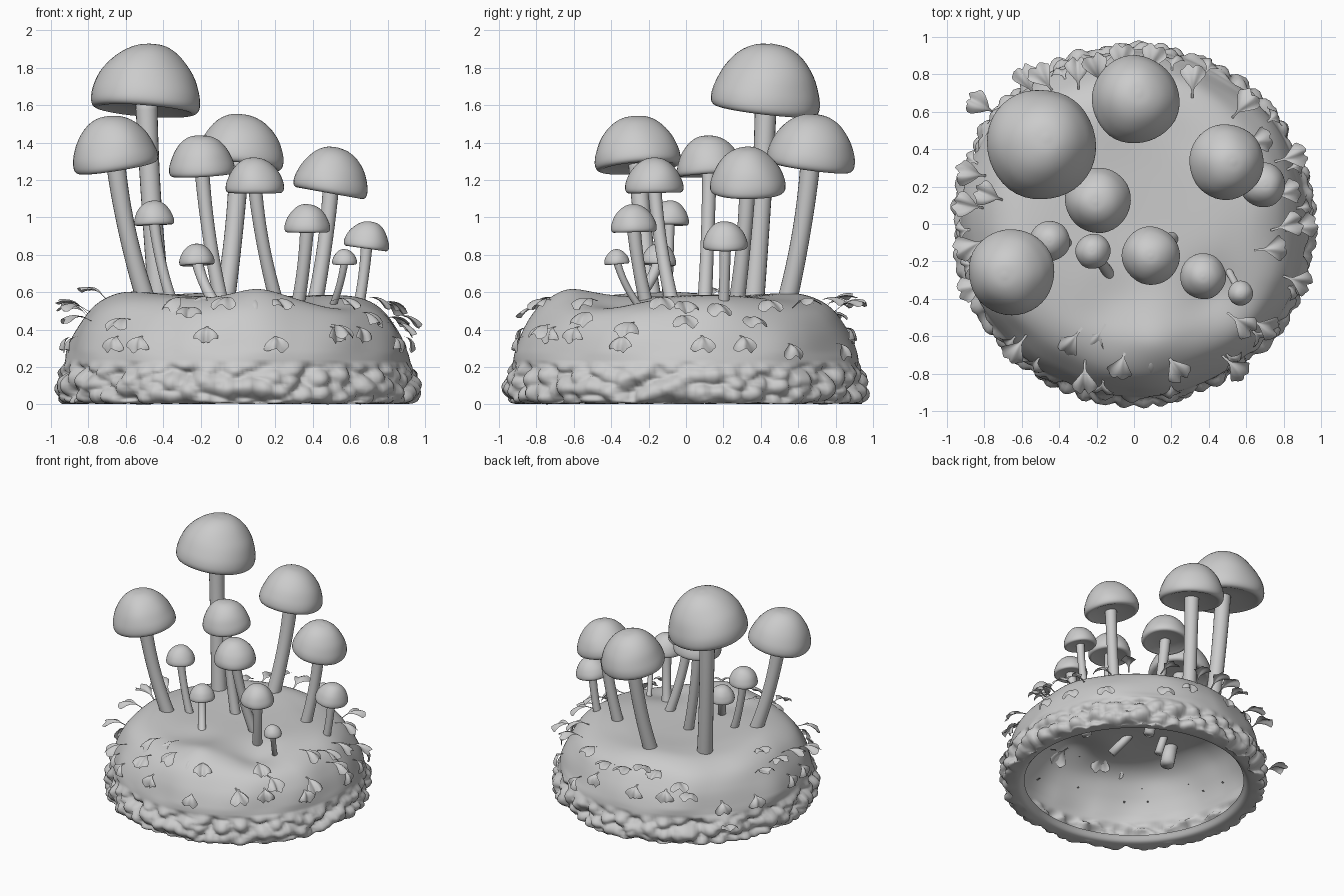
import bpy, bmesh, math, random
from mathutils import Vector, Matrix, noise

if "Cube" in bpy.data.objects:
    bpy.data.objects.remove(bpy.data.objects["Cube"])

random.seed(4)


def spline(pts, n=5):
    """Catmull-Rom resampling of a short point list."""
    p = [Vector(q) for q in pts]
    p = [2 * p[0] - p[1]] + p + [2 * p[-1] - p[-2]]
    out = []
    for i in range(1, len(p) - 2):
        a, b, c, d = p[i - 1:i + 3]
        for k in range(n):
            t = k / n
            out.append(0.5 * (2 * b + (c - a) * t + (2 * a - 5 * b + 4 * c - d) * t * t
                              + (3 * b - a - 3 * c + d) * t ** 3))
    return out + [p[-2]]


def mesh_object(name, verts, faces):
    me = bpy.data.meshes.new(name)
    me.from_pydata(verts, [], faces)
    bm = bmesh.new()
    bm.from_mesh(me)
    bmesh.ops.remove_doubles(bm, verts=bm.verts, dist=1e-5)
    bmesh.ops.recalc_face_normals(bm, faces=bm.faces)
    for f in bm.faces:
        f.smooth = True
    bm.to_mesh(me)
    bm.free()
    ob = bpy.data.objects.new(name, me)
    bpy.context.collection.objects.link(ob)
    return ob


def ring_faces(rows, seg):
    return [(i * seg + j, i * seg + (j + 1) % seg, (i + 1) * seg + (j + 1) % seg, (i + 1) * seg + j)
            for i in range(rows - 1) for j in range(seg)]


def lathe(name, prof, seg):
    verts = [Vector((r * math.cos(2 * math.pi * j / seg), r * math.sin(2 * math.pi * j / seg), z))
             for r, z in prof for j in range(seg)]
    return mesh_object(name, verts, ring_faces(len(prof), seg))


# Mound: hollow dome whose rim rolls under
MOUND = spline([(0, .575), (.28, .58), (.5, .585), (.66, .57), (.78, .51), (.86, .4), (.91, .28),
                (.93, .19), (.95, .12), (.95, .06), (.92, .01), (.84, .01), (.8, .05)], 8)
mound = lathe("mound", MOUND, 240)
for v in mound.data.vertices:
    co = v.co.copy()
    r = math.hypot(co.x, co.y)
    if r < 1e-4:
        continue
    out = Vector((co.x / r, co.y / r, 0))
    ang = math.atan2(co.y, co.x)
    # rounded ruffles around the foot
    if co.z < .23 and r > .86:
        d = noise.voronoi(co * 11)[0][0]
        w = min(1, (.23 - co.z) / .06) * min(1, (r - .86) / .05)
        v.co += out * (.035 - .1 * d * d) * w
        v.co.z = max(0, v.co.z + .012 * noise.noise(co * 9) * w)
    # gentle lumps, a front hump and two shallow valleys on the upper part
    elif co.z > .2:
        w = math.exp(-((r - .65) / .2) ** 2)
        v.co.z += w * (.012 * math.sin(4 * ang + .6) - .012 * math.cos(ang))
        for hx, hy, h, s in ((.1, -.62, .03, .14), (.42, -.38, -.05, .17), (-.12, -.42, -.02, .15)):
            v.co.z += h * math.exp(-((co.x - hx) ** 2 + (co.y - hy) ** 2) / (s * s))
        v.co += out * .025 * noise.noise(co * 3.2) * min(1, r * 2) * min(1, (co.z - .2) / .08)


def mound_z(r):
    return min((p for p in MOUND if p.y > .1), key=lambda p: abs(p.x - r)).y


def mound_r(z):
    return min((p for p in MOUND if p.x > .6), key=lambda p: abs(p.y - z)).x


# Mushrooms: cap x, y, top z, radius, tilt x, tilt y, stem base x, y, z, stem radius
MUSHROOMS = [
    (-.49, .43, 1.93, .295, .08, .12, -.42, .36, .55, .057),
    (-.66, -.26, 1.545, .23, -.16, -.08, -.49, -.18, .55, .05),
    (.01, .67, 1.555, .236, .08, .14, -.07, .54, .55, .052),
    (-.195, .125, 1.44, .176, -.06, -.06, -.09, .1, .55, .038),
    (-.45, -.09, 1.09, .107, -.04, .02, -.36, -.1, .57, .029),
    (-.22, -.145, .86, .094, -.06, .06, -.13, -.27, .55, .03),
    (.5, .33, 1.375, .201, .18, .0, .41, .27, .54, .042),
    (.09, -.17, 1.32, .155, .0, -.02, .2, -.08, .57, .036),
    (.37, -.28, 1.07, .122, .0, -.03, .32, -.21, .53, .036),
    (.57, -.37, .83, .066, .0, -.08, .5, -.24, .51, .02),
    (.69, .21, .98, .12, .14, .0, .64, .2, .5, .03),
]
CAP = spline([(0, 1.25), (.3, 1.2), (.58, 1.03), (.82, .74), (.96, .42), (1, .2), (.97, .07),
              (.88, .02), (.75, .05), (.45, .1), (0, .12)], 4)
SEG = 20
for k, (x, y, top, rad, tx, ty, bx, by, bz, sr) in enumerate(MUSHROOMS, 1):
    n = Vector((tx, ty, 1)).normalized()
    org = Vector((x, y, top - 1.24 * rad)) - Vector((n.x, n.y, 0)) * rad * .35
    # Cap
    cap = lathe(f"mushroom_cap_{k}", [(p.x * rad, p.y * rad) for p in CAP], 40)
    for v in cap.data.vertices:
        v.co += v.co.normalized() * rad * .04 * noise.noise(v.co / rad * 1.2 + Vector((k * 3, 0, 0)))
    cap.matrix_world = Matrix.Translation(org) @ Vector((0, 0, 1)).rotation_difference(n).to_matrix().to_4x4()
    # Stem: bent tube running from inside the mound into the cap
    a, c = Vector((bx, by, bz)), org + n * rad * .3
    b = Vector((c.x + (bx - c.x) * .25, c.y + (by - c.y) * .25, (a.z + c.z) / 2))
    path = [a + (a - b).normalized() * .13] + [
        a * (1 - t) ** 2 + b * 2 * t * (1 - t) + c * t * t for t in [i / 14 for i in range(15)]]
    verts = []
    for i, p in enumerate(path):
        d = (path[min(i + 1, 15)] - path[max(i - 1, 0)]).normalized()
        q = Vector((0, 0, 1)).rotation_difference(d)
        s = sr * (1.04 - .1 * math.sin(math.pi * i / 15))
        verts += [p + q @ Vector((s * math.cos(2 * math.pi * j / SEG), s * math.sin(2 * math.pi * j / SEG), 0))
                  for j in range(SEG)]
    faces = ring_faces(16, SEG) + [tuple(range(SEG)), tuple(range(15 * SEG, 16 * SEG))]
    stem = mesh_object(f"mushroom_stem_{k}", verts, faces)


# Fan leaf: narrow stalk widening to a ruffled outer edge with a centre notch
def leaf(name, root, yaw, pitch, length, width, droop):
    nu, nv = 10, 13
    q = Matrix.Rotation(yaw, 3, 'Z') @ Matrix.Rotation(-pitch, 3, 'Y')
    seed = random.uniform(0, 6)
    verts = []
    for i in range(nu):
        u = i / (nu - 1)
        f = max(0, (u - .3) / .7)
        w = .006 + width * .5 * min(1, 1.25 * f) ** .9
        for j in range(nv):
            s = 2 * j / (nv - 1) - 1
            edge = f * f * (.06 * math.cos(2.6 * s) - .16 * math.exp(-(s / .2) ** 2) + .02 * math.sin(11 * s + seed))
            pz = .03 * math.sin(u * 2.6) - droop * f * f + .014 * f * math.sin(4.5 * s + seed)
            verts.append(root + q @ Vector((length * (u + edge - .14 * f * s * s), s * w, pz)))
    faces = [(i * nv + j, i * nv + j + 1, (i + 1) * nv + j + 1, (i + 1) * nv + j)
             for i in range(nu - 1) for j in range(nv - 1)]
    mesh_object(name, verts, faces)


# Upper leaves, placed by the centre of the blade seen from the top
UPPER = [(-.34, -.68), (-.19, -.67), (-.31, -.86), (-.05, -.8), (.12, -.77), (.2, -.82), (.55, -.82),
         (.6, -.57), (.72, -.6), (-.67, -.69), (.92, -.32), (.78, -.17), (.87, -.04), (.95, -.04),
         (.86, .17), (.88, .39), (.68, .5), (.62, .67), (.37, .8), (.08, .93), (-.08, .93), (-.21, .88),
         (-.35, .84), (-.5, .82), (-.62, .79), (-.85, .68), (-.92, .3), (-.83, .15), (-.94, .1),
         (-.93, -.1), (-.9, -.36)]
for k, (x, y) in enumerate(UPPER, 1):
    r, ang = math.hypot(x, y), math.atan2(y, x)
    rr = r - .14
    root = Vector((rr * math.cos(ang), rr * math.sin(ang), mound_z(rr) - .005))
    high = y > .6 or x < -.8
    leaf(f"upper_leaf_{k}", root, ang + random.uniform(-.4, .4),
         random.uniform(0, .45) if high else random.uniform(-.4, -.1), .18, .125, .02)

# Lower leaves lying down the flank
for k in range(18):
    ang = 2 * math.pi * (k + random.uniform(-.3, .3)) / 18
    z = random.choice((.25, .29, .34))
    rr = mound_r(z + .08) - .015
    root = Vector((rr * math.cos(ang), rr * math.sin(ang), z + .08))
    leaf(f"lower_leaf_{k + 1}", root, ang + random.uniform(-.2, .2), -.75, .12, .12, .02)
